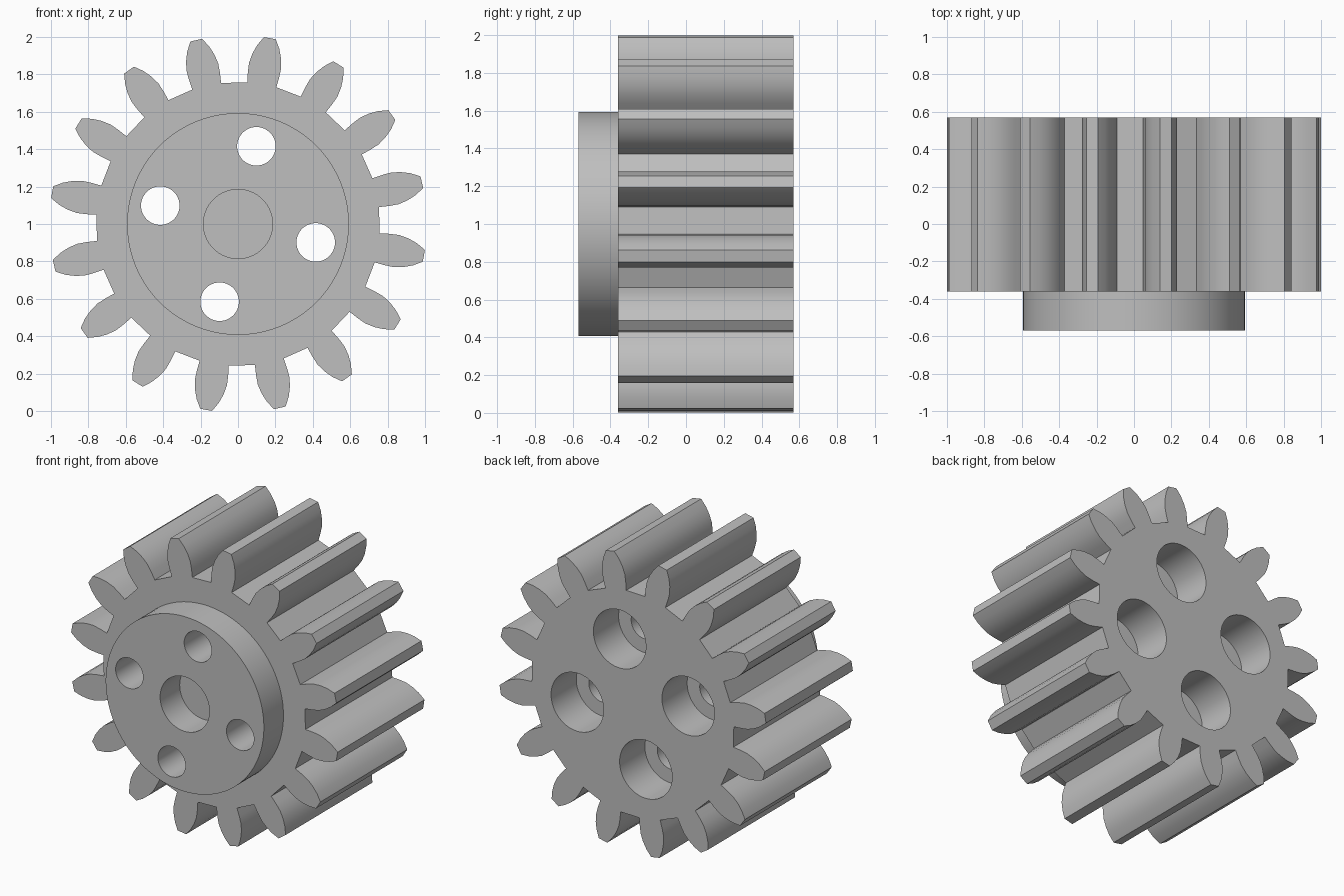
import bpy
import bmesh
import math
from mathutils import Matrix, Vector

cube = bpy.data.objects.get("Cube")
if cube:
    bpy.data.objects.remove(cube, do_unlink=True)

TEETH = 16
PHASE = math.radians(12.8)
CENTRE_Z = 1.0
FRONT, SHOULDER, BACK = -0.57, -0.36, 0.57
# Half of a tooth from root to tip: (radius, half width)
FLANK = [(0.755, 0.079), (0.81, 0.085), (0.86, 0.087), (0.91, 0.078),
         (0.96, 0.06), (1.008, 0.032)]

grey = bpy.data.materials.new("plain grey")
grey.use_nodes = True
colour = (0.52, 0.52, 0.52, 1)
grey.diffuse_color = colour
grey.node_tree.nodes["Principled BSDF"].inputs["Base Color"].default_value = colour


def extrude_profile(name, points, y0, y1):
    """Solid made by pushing an x, z outline from y0 to y1."""
    bm = bmesh.new()
    face = bm.faces.new([bm.verts.new((x, y0, z + CENTRE_Z)) for x, z in points])
    ext = bmesh.ops.extrude_face_region(bm, geom=[face])
    moved = [v for v in ext["geom"] if isinstance(v, bmesh.types.BMVert)]
    bmesh.ops.translate(bm, verts=moved, vec=(0, y1 - y0, 0))
    bmesh.ops.recalc_face_normals(bm, faces=bm.faces)
    mesh = bpy.data.meshes.new(name)
    bm.to_mesh(mesh)
    bm.free()
    mesh.materials.append(grey)
    obj = bpy.data.objects.new(name, mesh)
    bpy.context.collection.objects.link(obj)
    return obj


def circle(radius, cx=0, cz=0, sides=64):
    return [(cx + radius * math.cos(math.tau * i / sides),
             cz + radius * math.sin(math.tau * i / sides)) for i in range(sides)]


def activate(obj):
    bpy.ops.object.select_all(action='DESELECT')
    obj.select_set(True)
    bpy.context.view_layer.objects.active = obj


def cut(obj, points, y0, y1):
    cutter = extrude_profile("hole_cutter", points, y0, y1)
    cutter.hide_render = True
    mod = obj.modifiers.new("hole", 'BOOLEAN')
    mod.operation = 'DIFFERENCE'
    mod.solver = 'EXACT'
    mod.object = cutter
    activate(obj)
    bpy.ops.object.modifier_apply(modifier=mod.name)
    bpy.data.objects.remove(cutter, do_unlink=True)


# Toothed body
outline = []
tooth = [(r, -w) for r, w in FLANK] + [(r, w) for r, w in reversed(FLANK)]
for i in range(TEETH):
    turn = Matrix.Rotation(PHASE + math.tau * i / TEETH, 2)
    outline += [tuple(turn @ Vector(p)) for p in tooth]
body = extrude_profile("gear_body", outline, SHOULDER, BACK)

# Round collar on the front with a shallow centre bore
collar = extrude_profile("front_collar", circle(0.593, sides=96), FRONT, SHOULDER)
cut(collar, circle(0.185), FRONT - 0.1, SHOULDER + 0.1)

# Four screw holes, widened from the back
for i in range(4):
    a = math.radians(76.7) + i * math.pi / 2
    x, z = 0.427 * math.cos(a), 0.427 * math.sin(a)
    for part in (body, collar):
        cut(part, circle(0.103, x, z, 48), FRONT - 0.1, BACK + 0.1)
    cut(body, circle(0.197, x, z), 0.3, BACK + 0.1)

for part in (body, collar):
    activate(part)
    bpy.ops.object.shade_smooth_by_angle(angle=math.radians(28))
